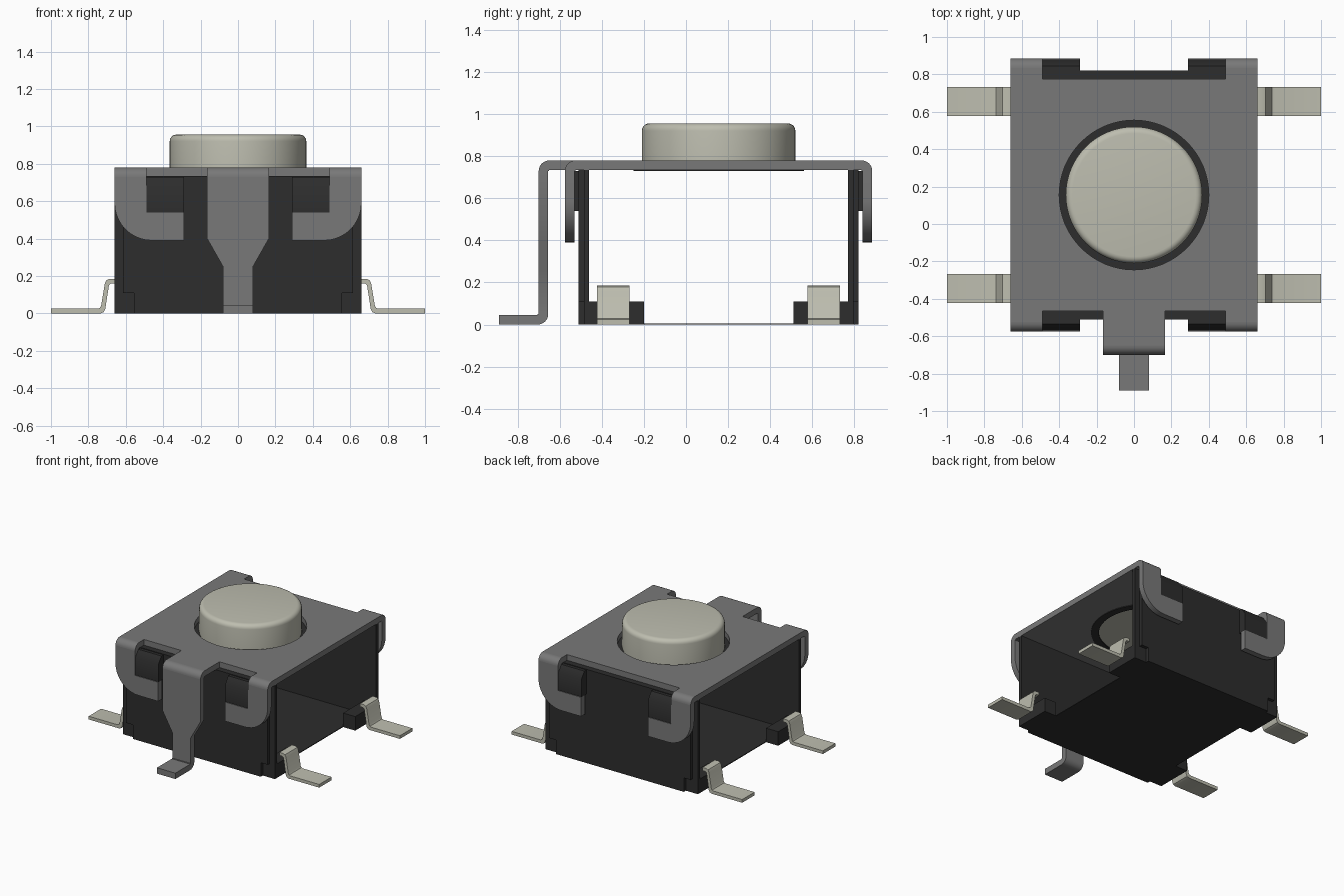
import bpy, bmesh, math

cube = bpy.data.objects.get("Cube")
if cube:
    bpy.data.objects.remove(cube)


def material(name, rgb):
    m = bpy.data.materials.new(name)
    m.use_nodes = True
    m.diffuse_color = (*rgb, 1)
    m.node_tree.nodes["Principled BSDF"].inputs["Base Color"].default_value = (*rgb, 1)
    return m


DARK = material("black plastic", (0.026, 0.026, 0.026))
STEEL = material("grey steel", (0.19, 0.19, 0.19))
CREAM = material("pale metal", (0.51, 0.51, 0.43))
MID = 0.155  # y of the housing centre


def finish(name, bm, mat):
    bmesh.ops.recalc_face_normals(bm, faces=bm.faces)
    me = bpy.data.meshes.new(name)
    bm.to_mesh(me)
    bm.free()
    for p in me.polygons:
        p.use_smooth = True
    me.set_sharp_from_angle(angle=math.radians(35))
    me.materials.append(mat)
    ob = bpy.data.objects.new(name, me)
    bpy.context.collection.objects.link(ob)
    return ob


def prism(name, outlines, axis, lo, hi, mat):
    """Extrude flat outlines (inner ones become holes) along an axis."""
    cu = bpy.data.curves.new(name, 'CURVE')
    cu.dimensions, cu.fill_mode, cu.extrude = '2D', 'BOTH', abs(hi - lo) / 2
    for pts in outlines:
        sp = cu.splines.new('POLY')
        sp.points.add(len(pts) - 1)
        for p, (u, v) in zip(sp.points, pts):
            p.co = (u, v, 0, 1)
        sp.use_cyclic_u = True
    tmp = bpy.data.objects.new("temp", cu)
    bpy.context.collection.objects.link(tmp)
    dg = bpy.context.evaluated_depsgraph_get()
    me = bpy.data.meshes.new_from_object(tmp.evaluated_get(dg))
    bm = bmesh.new()
    bm.from_mesh(me)
    bpy.data.objects.remove(tmp)
    bpy.data.curves.remove(cu)
    bpy.data.meshes.remove(me)
    bmesh.ops.remove_doubles(bm, verts=bm.verts, dist=1e-5)
    for vert in bm.verts:
        u, v, w = vert.co
        w += (lo + hi) / 2
        vert.co = {'x': (w, u, v), 'y': (u, w, v), 'z': (u, v, w)}[axis]
    return finish(name, bm, mat)


def rect(a, b, c, d):
    return [(a, c), (b, c), (b, d), (a, d)]


def box(name, x, y, z, mat):
    return prism(name, [rect(*sorted(x), *sorted(y))], 'z', *z, mat)


def arc(cu, cv, r, a0, a1, n=8):
    angles = [math.radians(a0 + (a1 - a0) * i / n) for i in range(n + 1)]
    return [(cu + r * math.cos(a), cv + r * math.sin(a)) for a in angles]


def bend(name, y, z, a0, x0, x1):
    """Quarter-round fold of the sheet running along x."""
    prism(name, [[(y, z)] + arc(y, z, 0.05, a0, a0 + 90)], 'x', x0, x1, STEEL)


# Cover plate with notched ends, front tab root and round hole
half = [(0.165, -0.65), (0.165, -0.465), (0.49, -0.465), (0.49, -0.525),
        (0.66, -0.525), (0.66, 0.835), (0.49, 0.835), (0.49, 0.775)]
outline = half + [(-x, y) for x, y in reversed(half)]
hole = arc(0, MID, 0.4, 0, 360, 64)[:-1]
prism("cover_plate", [outline, hole], 'z', 0.735, 0.78, STEEL)

# Dark collar seen in the gap around the button
ring = [arc(0, MID, r, 0, 360, 64)[:-1] for r in (0.405, 0.35)]
prism("button_collar", ring, 'z', 0.73, 0.738, DARK)

# Button with a rounded top rim
bm = bmesh.new()
bmesh.ops.create_cone(bm, cap_ends=True, segments=64, radius1=0.365, radius2=0.365, depth=0.217)
top_rim = [e for e in bm.edges if all(v.co.z > 0 for v in e.verts)]
bmesh.ops.bevel(bm, geom=top_rim, offset=0.035, segments=5, profile=0.5, affect='EDGES')
button = finish("button", bm, CREAM)
button.location = (0, MID, 0.8475)

# Folded front tab
prism("front_tab", [[(-0.165, 0.73), (-0.165, 0.4), (-0.08, 0.25), (-0.08, 0.05),
                     (0.08, 0.05), (0.08, 0.25), (0.165, 0.4), (0.165, 0.73)]],
      'y', -0.7, -0.655, STEEL)
bend("front_tab_top_bend", -0.65, 0.73, 90, -0.165, 0.165)
bend("front_tab_foot_bend", -0.705, 0.05, 270, -0.08, 0.08)
box("front_tab_foot", (-0.08, 0.08), (-0.89, -0.705), (0, 0.046), STEEL)

# Housing floor, open at the left and right
box("floor", (-0.555, 0.555), (-0.46, 0.77), (0, 0.006), DARK)

for s, end in ((-1, "front"), (1, "back")):
    def at(d):
        return MID + s * d

    # End wall: stepped panel backed by a wider panel
    panel = [(-0.555, 0), (0.555, 0), (0.555, 0.11), (0.615, 0.11), (0.615, 0.735),
             (-0.615, 0.735), (-0.615, 0.11), (-0.555, 0.11)]
    prism(end + "_wall", [panel], 'y', at(0.64), at(0.665), DARK)
    box(end + "_inner_wall", (-0.66, 0.66), (at(0.615), at(0.64)), (0, 0.735), DARK)

    for m, side in ((-1, "right"), (1, "left")):
        tag = end + "_" + side
        # Claw folded down over the end wall
        claw = [(0.66, 0.73), (0.49, 0.73), (0.49, 0.54), (0.29, 0.54), (0.29, 0.39)]
        claw += arc(0.46, 0.59, 0.2, 270, 360, 10)
        prism(tag + "_claw", [[(m * x, z) for x, z in claw]], 'y', at(0.685), at(0.73), STEEL)
        bend(tag + "_claw_bend", at(0.68), 0.73, 90 if s < 0 else 0,
             *sorted((m * 0.49, m * 0.66)))
        # Latch lug inside the claw, sloped at the top
        lug = [(at(0.66), 0.54), (at(0.725), 0.54), (at(0.725), 0.68), (at(0.69), 0.73),
               (at(0.66), 0.73)]
        prism(tag + "_lug", [lug], 'x', m * 0.29, m * 0.49, DARK)
        # Corner foot block
        box(tag + "_foot", (m * 0.555, m * 0.66), (at(0.355), at(0.64)), (0, 0.11), DARK)
        # Bent terminal
        leg = [(0.655, 0.185), (0.685, 0.185), (0.703, 0.178), (0.712, 0.16), (0.732, 0.04),
               (0.739, 0.029), (0.752, 0.025), (1, 0.025), (1, 0), (0.735, 0),
               (0.718, 0.007), (0.71, 0.022), (0.69, 0.15), (0.68, 0.16), (0.655, 0.16)]
        prism(tag + "_terminal", [[(m * x, z) for x, z in leg]], 'y',
              at(0.423), at(0.577), CREAM)
